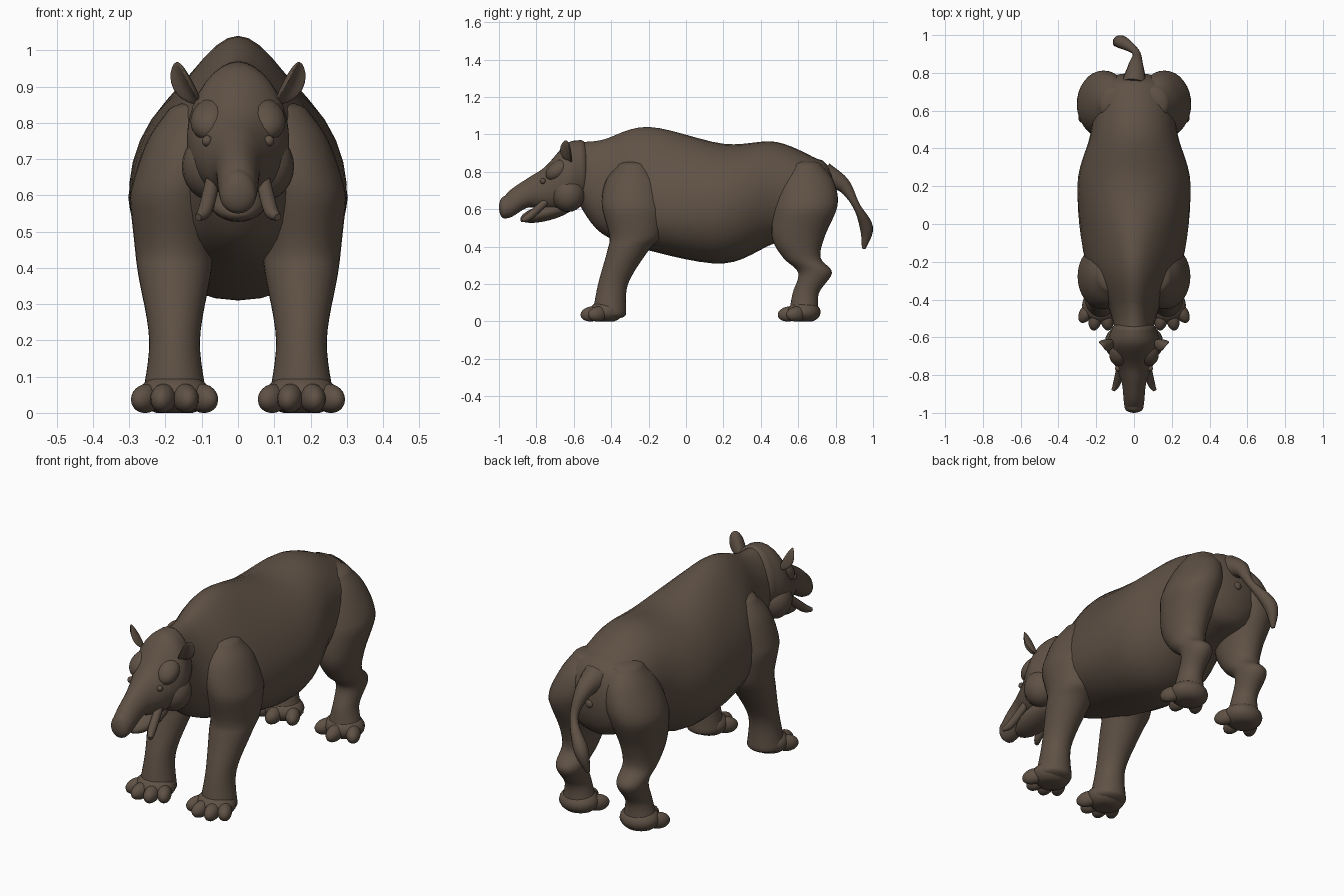
import bpy, bmesh, math
from mathutils import Matrix, Euler

if "Cube" in bpy.data.objects:
    bpy.data.objects.remove(bpy.data.objects["Cube"])

hide = bpy.data.materials.new("brown_hide")
hide.use_nodes = True
brown = (.115, .083, .06, 1)
hide.diffuse_color = brown
shader = next(node for node in hide.node_tree.nodes if node.type == "BSDF_PRINCIPLED")
shader.inputs["Base Color"].default_value = brown
shader.inputs["Roughness"].default_value = .8


def register(name, data, paired):
    """Link a part; paired parts get a mirrored twin."""
    data.materials.append(hide)
    part = bpy.data.objects.new(name, data)
    bpy.context.scene.collection.objects.link(part)
    if paired:
        mirror = part.modifiers.new("Mirror", "MIRROR")
        mirror.use_mirror_merge = False


def finish(name, bm, paired):
    bmesh.ops.recalc_face_normals(bm, faces=bm.faces)
    for face in bm.faces:
        face.smooth = True
    mesh = bpy.data.meshes.new(name)
    bm.to_mesh(mesh)
    bm.free()
    register(name, mesh, paired)


def catmull_rom(before, start, end, after, t):
    linear = end - before
    square = 2 * before - 5 * start + 4 * end - after
    cubic = 3 * start - before - 3 * end + after
    return start + (linear * t + square * t ** 2 + cubic * t ** 3) / 2


def smooth_rows(rows, steps=6):
    """Fill in evenly blended rows between the given ones."""
    padded = [rows[0], *rows, rows[-1]]
    filled = []
    for group in zip(padded, padded[1:], padded[2:], padded[3:]):
        for step in range(steps):
            filled.append([catmull_rom(*values, step / steps) for values in zip(*group)])
    return filled + [rows[-1]]


def dome(row, length, steps=5):
    """Shrinking rows that round off an open end."""
    position, half_width, middle, half_depth = row
    rounded = []
    for step in range(1, steps + 1):
        angle = math.radians(85) * step / steps
        shrink = math.cos(angle)
        rounded.append((position + length * math.sin(angle),
                        half_width * shrink, middle, half_depth * shrink))
    return rounded


def centre_line(position):
    return 0


def leg_line(z):
    """Legs stand upright and lean inwards above the elbow and knee."""
    return .175 - .3 * max(0, z - .6)


def loft(name, rows, axis, tips, line=centre_line, pinch=centre_line, segments=32):
    """Rows hold position on the axis, half width, middle and half depth."""
    first_tip, last_tip = tips
    filled = smooth_rows(rows)
    filled = dome(rows[0], first_tip)[::-1] + filled + dome(rows[-1], last_tip)
    bm = bmesh.new()
    rings = []
    for position, half_width, middle, half_depth in filled:
        ring = []
        for k in range(segments):
            angle = math.tau * k / segments
            rise = math.sin(angle)
            side = half_width * math.cos(angle) * (1 - pinch(position) * rise)
            side += line(position)
            depth = middle + half_depth * rise
            place = (side, position, depth) if axis == "y" else (side, depth, position)
            ring.append(bm.verts.new(place))
        rings.append(ring)
    for ring, following in zip(rings, rings[1:]):
        for k in range(segments):
            bm.faces.new((ring[k - 1], ring[k], following[k], following[k - 1]))
    bm.faces.new(rings[0])
    bm.faces.new(rings[-1])
    finish(name, bm, paired=line is leg_line)


def blob(name, place, size, turn=(0, 0, 0), cup=0):
    """Ellipsoid, optionally cupped forwards, kept above the ground."""
    bm = bmesh.new()
    bmesh.ops.create_uvsphere(bm, u_segments=20, v_segments=12, radius=1)
    for vert in bm.verts:
        vert.co.y -= cup * vert.co.x ** 2
    rotation = Euler([math.radians(angle) for angle in turn], "ZYX").to_matrix().to_4x4()
    bm.transform(Matrix.Translation(place) @ rotation @ Matrix.Diagonal((*size, 1)))
    for vert in bm.verts:
        vert.co.z = max(vert.co.z, 0)
    finish(name, bm, paired=place[0] > 0)


def tube(name, points, paired=False):
    """Tapered tube; points hold x, y, z and radius."""
    curve = bpy.data.curves.new(name, "CURVE")
    curve.dimensions = "3D"
    curve.bevel_depth = 1
    curve.use_fill_caps = True
    filled = smooth_rows(points)
    spline = curve.splines.new("POLY")
    spline.points.add(len(filled) - 1)
    spline.use_smooth = True
    for point, (x, y, z, radius) in zip(spline.points, filled):
        point.co = (x, y, z, 1)
        point.radius = radius
    register(name, curve, paired)


def shoulder_ridge(y):
    """The back narrows to a ridge above the shoulders."""
    return .4 * math.exp(-((y + .2) / .3) ** 2)


# Trunk of the body, from neck to rump
loft("body", [
    (-.58, .1, .8, .16),
    (-.45, .13, .72, .25),
    (-.2, .24, .71, .33),
    (.2, .3, .63, .32),
    (.48, .23, .69, .27),
    (.7, .21, .67, .2),
], "y", tips=(-.02, .1), pinch=shoulder_ridge)

# Head tapering into a drooping snout
loft("head", [
    (-.56, .12, .8, .17),
    (-.64, .14, .77, .18),
    (-.75, .1, .71, .12),
    (-.84, .065, .69, .08),
    (-.93, .055, .635, .075),
    (-.97, .05, .61, .06),
], "y", tips=(.05, -.03), pinch=lambda y: .1)

# Details of the face
blob("lower_jaw", (0, -.74, .585), (.08, .15, .045), (15, 0, 0))
blob("cheek", (.07, -.63, .68), (.085, .09, .095))
blob("brow", (.07, -.68, .81), (.06, .08, .05), (35, 0, 15))
blob("eye", (.085, -.765, .75), (.015, .015, .015))
blob("ear", (.14, -.63, .91), (.036, .012, .066), (10, 28, 45), cup=2)
tube("tusk", [
    (.07, -.75, .64, .02),
    (.09, -.84, .56, .02),
    (.11, -.88, .54, .01),
], paired=True)

# Each leg is one sweep from shoulder or hip to ankle
loft("front_leg", [
    (.83, .09, -.28, .09),
    (.75, .12, -.28, .15),
    (.62, .125, -.28, .17),
    (.46, .11, -.27, .14),
    (.38, .1, -.31, .11),
    (.2, .07, -.39, .08),
    (.04, .09, -.41, .09),
], "z", tips=(.03, -.03), line=leg_line)
loft("hind_leg", [
    (.83, .08, .64, .09),
    (.75, .11, .64, .15),
    (.62, .13, .64, .17),
    (.45, .1, .6, .14),
    (.34, .08, .62, .1),
    (.26, .07, .69, .09),
    (.15, .06, .64, .07),
    (.04, .09, .63, .08),
], "z", tips=(.03, -.03), line=leg_line)

# Feet: a flat pad with a fan of rounded toes
foot_x = leg_line(0)
for end, foot_y, toe_count in (("front", -.43, 4), ("hind", .63, 3)):
    blob(end + "_foot_pad", (foot_x, foot_y, .05), (.1, .09, .06))
    for toe in range(toe_count):
        fan = 120 * toe / (toe_count - 1) - 60
        toe_x = foot_x + .09 * math.sin(math.radians(fan))
        toe_y = foot_y - .08 * math.cos(math.radians(fan))
        blob(f"{end}_toe_{toe + 1}", (toe_x, toe_y, .04), (.035, .06, .04), (8, 0, fan / 2))

# Tail swinging to one side, with a thick tuft
tube("tail", [
    (0, .74, .78, .07),
    (.01, .84, .73, .04),
    (.01, .91, .62, .02),
    (-.07, .965, .5, .035),
    (-.1, .95, .39, .01),
])
blob("vent", (0, .8, .66), (.02, .01, .02))
